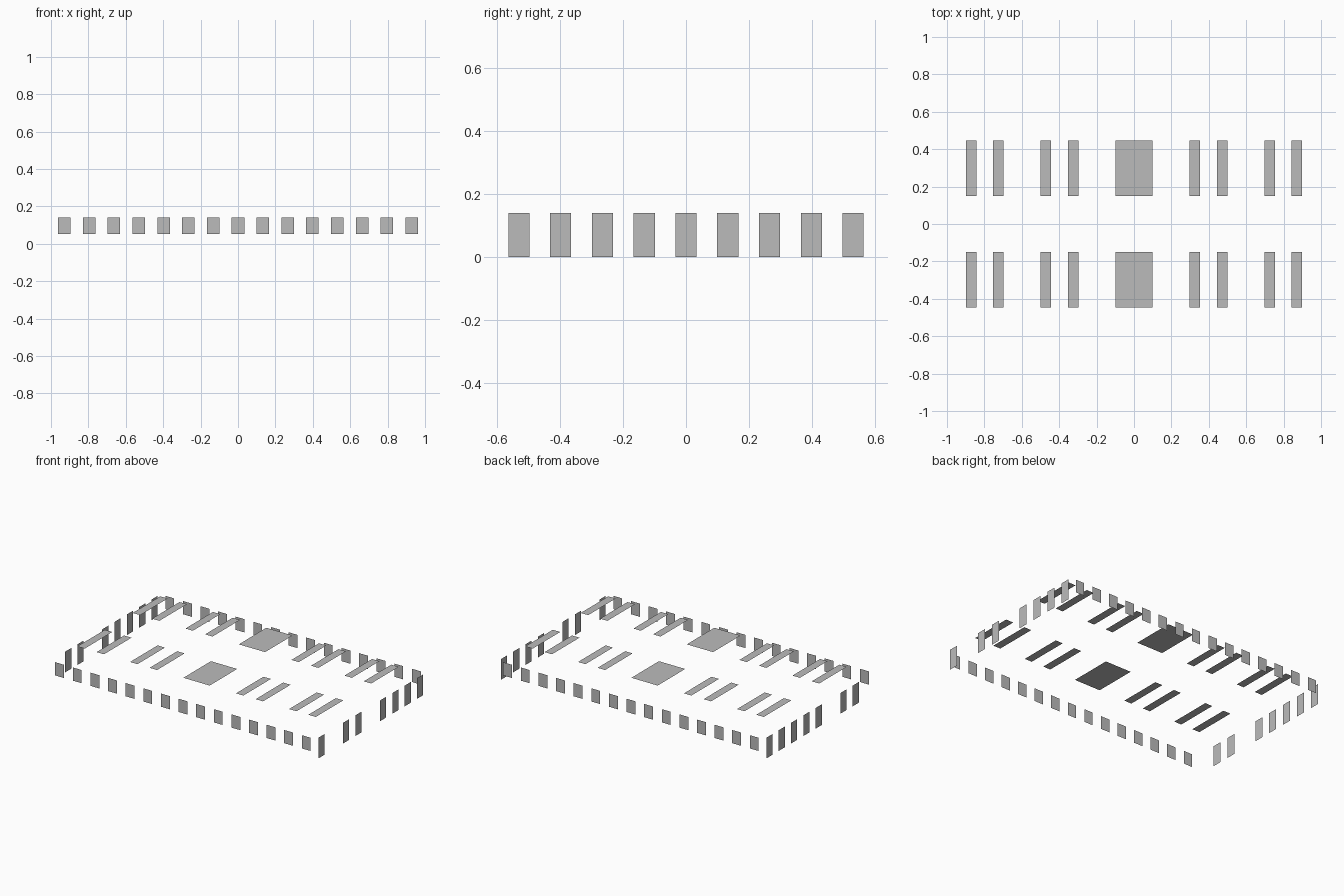
import bpy
from mathutils import Vector

cube = bpy.data.objects.get("Cube")
if cube:
    bpy.data.objects.remove(cube)

grey = bpy.data.materials.new("pane_grey")
grey.use_nodes = True
COLOR = (0.5, 0.5, 0.5, 1)
grey.diffuse_color = COLOR
grey.node_tree.nodes["Principled BSDF"].inputs["Base Color"].default_value = COLOR


def panes(name, rects):
    """One object of flat rectangles, each given as centre and two half-size vectors."""
    verts, faces = [], []
    for c, u, v in rects:
        c, u, v = Vector(c), Vector(u), Vector(v)
        n = len(verts)
        verts += [c - u - v, c + u - v, c + u + v, c - u + v]
        faces.append((n, n + 1, n + 2, n + 3))
    mesh = bpy.data.meshes.new(name)
    mesh.from_pydata(verts, [], faces)
    mesh.materials.append(grey)
    obj = bpy.data.objects.new(name, mesh)
    bpy.context.collection.objects.link(obj)
    return obj


STEP = 0.1327      # spacing of the wall panes
HALF = 0.0335      # half width of a wall pane
LONG_Y = 0.592     # long walls
ROOF_Z = 0.21

# Long rows of small windows, front and back
for name, side in (("front_windows", -1), ("back_windows", 1)):
    panes(name, [((i * STEP, side * LONG_Y, 0.096), (-side * HALF, 0, 0), (0, 0, 0.045))
                 for i in range(-7, 8)])

# Tall panes on the short ends, with gaps left in each row
for name, side, gaps in (("left_end_panes", 1, (-3, 0)), ("right_end_panes", -1, (-4, -1))):
    panes(name, [((side, i * STEP, 0.0705), (0, side * HALF, 0), (0, 0, 0.0705))
                 for i in range(-4, 5) if i not in gaps])

# Roof lights: a square pane and four pairs of narrow strips on each half
for name, side in (("front", -1), ("back", 1)):
    y = side * 0.298
    panes(name + "_square_skylight", [((0, y, ROOF_Z), (0.099, 0, 0), (0, 0.148, 0))])
    panes(name + "_strip_skylights",
          [((mirror * x, y, ROOF_Z), (0.028, 0, 0), (0, 0.148, 0))
           for x in (0.325, 0.473, 0.725, 0.87) for mirror in (-1, 1)])
